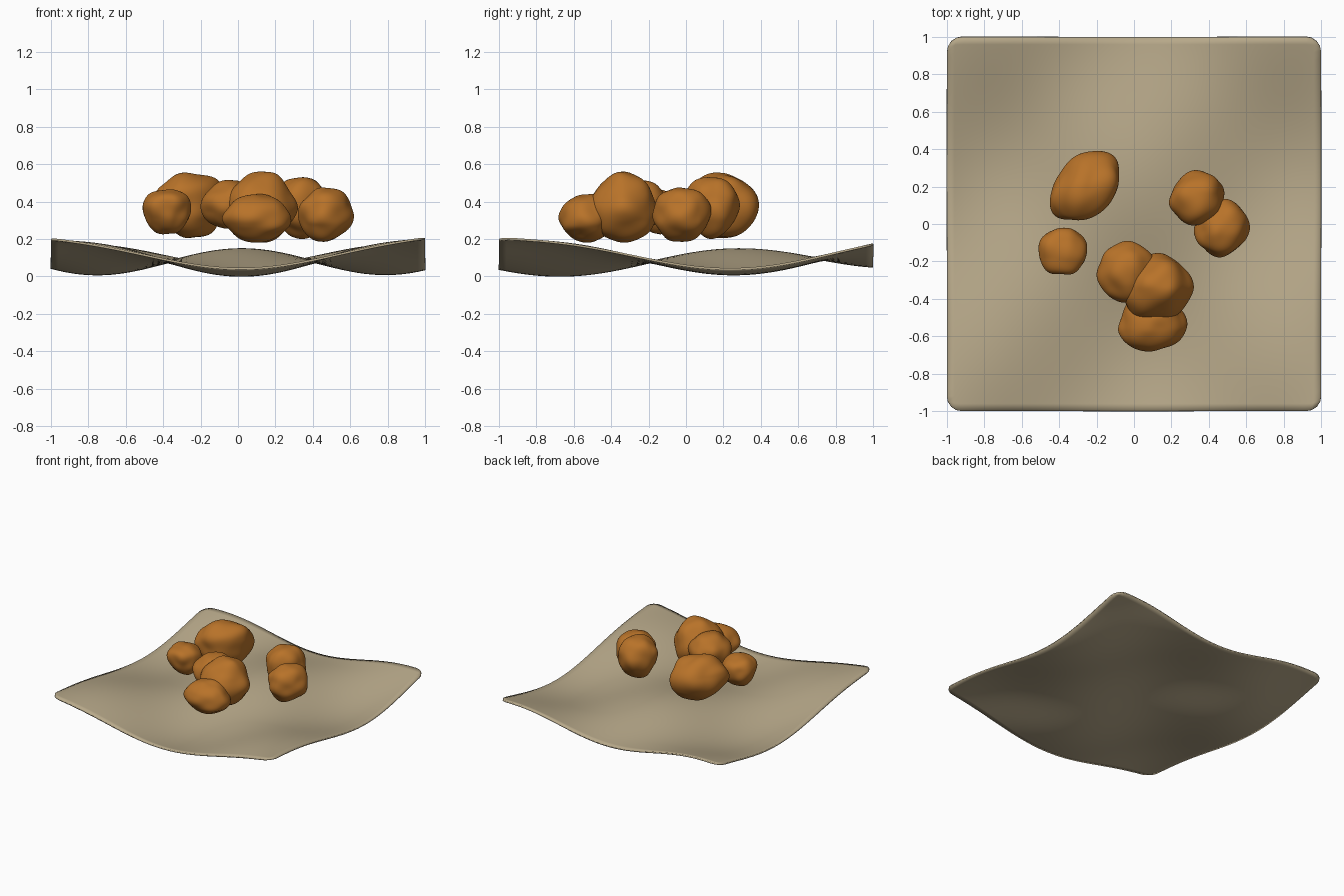
import bpy, bmesh, math
from mathutils import Vector, noise

cube = bpy.data.objects.get("Cube")
if cube:
    bpy.data.objects.remove(cube, do_unlink=True)


def make_material(name, color):
    mat = bpy.data.materials.new(name)
    mat.use_nodes = True
    mat.diffuse_color = color
    bsdf = mat.node_tree.nodes["Principled BSDF"]
    bsdf.inputs["Base Color"].default_value = color
    bsdf.inputs["Roughness"].default_value = 0.8
    return mat


linen = make_material("linen beige", (0.47, 0.39, 0.25, 1))
amber = make_material("amber brown", (0.48, 0.17, 0.022, 1))


def add_object(name, bm, mat):
    mesh = bpy.data.meshes.new(name)
    bm.to_mesh(mesh)
    bm.free()
    mesh.materials.append(mat)
    mesh.shade_smooth()
    obj = bpy.data.objects.new(name, mesh)
    bpy.context.collection.objects.link(obj)
    return obj


def sheet_height(x, y):
    # Crossed waves, with the corners and the back edge curling up
    wave = math.cos(math.pi * (x - 0.02) / 0.8) * math.cos(math.pi * (y - 0.275) / 0.95)
    corner = x * x * y * y * (0.05 - 0.04 * y)
    return 0.08 + 0.07 * wave + corner + 0.015 * x ** 4 + 0.03 * max(y, 0) ** 3


# Cloth: a rippled square with rounded corners
bm = bmesh.new()
bmesh.ops.create_grid(bm, x_segments=50, y_segments=50, size=1)
inner = 0.92
for v in bm.verts:
    x, y = v.co.x, v.co.y
    u, w = (abs(x) - inner) / (1 - inner), (abs(y) - inner) / (1 - inner)
    if u > 0 and w > 0:
        x = math.copysign(inner + (1 - inner) * u * math.sqrt(1 - w * w / 2), x)
        y = math.copysign(inner + (1 - inner) * w * math.sqrt(1 - u * u / 2), y)
    v.co = (x, y, sheet_height(x, y))
cloth = add_object("cloth", bm, linen)
solid = cloth.modifiers.new("thickness", "SOLIDIFY")
solid.thickness = 0.012
solid.offset = -1


def add_lump(name, center, radius, taper, power, shear, seed):
    # Rounded lump: a soft pointed ball, wider at top or bottom, fitted to its size
    bm = bmesh.new()
    bmesh.ops.create_icosphere(bm, subdivisions=5, radius=1)
    for v in bm.verts:
        n = v.co.normalized()
        size = sum(abs(c) ** power for c in n) ** (-1 / power)
        size = 0.5 + 0.5 * size if power < 2 else size
        p = n * size * (1 + 0.13 * noise.noise(n * 1.3 + Vector((seed, 2 * seed, 0.5))))
        grow = 1 + taper * p.z
        v.co = (p.x * grow + shear * p.y, p.y * grow, p.z)
    for axis in range(3):
        low = min(v.co[axis] for v in bm.verts)
        high = max(v.co[axis] for v in bm.verts)
        for v in bm.verts:
            t = 2 * (v.co[axis] - low) / (high - low) - 1
            v.co[axis] = center[axis] + radius[axis] * t
    return add_object(name, bm, amber)


# Lumps: name, center, radius, taper, power, shear
lumps = [
    ("large_back_lump", (-0.265, 0.205, 0.38), (0.185, 0.185, 0.175), 0.08, 2.1, 0.3),
    ("small_right_lump", (-0.38, -0.145, 0.345), (0.13, 0.125, 0.12), 0.18, 2.2, 0),
    ("left_back_lump", (0.335, 0.14, 0.365), (0.148, 0.148, 0.165), 0.12, 2, 0.1),
    ("left_front_lump", (0.47, -0.022, 0.33), (0.15, 0.157, 0.145), 0, 1.8, 0.1),
    ("middle_lump", (-0.04, -0.255, 0.385), (0.16, 0.165, 0.13), 0, 1.85, 0),
    ("tall_front_lump", (0.13, -0.338, 0.37), (0.19, 0.183, 0.19), -0.1, 1.8, 0.1),
    ("low_front_lump", (0.1, -0.53, 0.31), (0.185, 0.152, 0.13), -0.12, 1.9, 0),
]
for i, lump in enumerate(lumps):
    add_lump(*lump, seed=i * 3.7)
